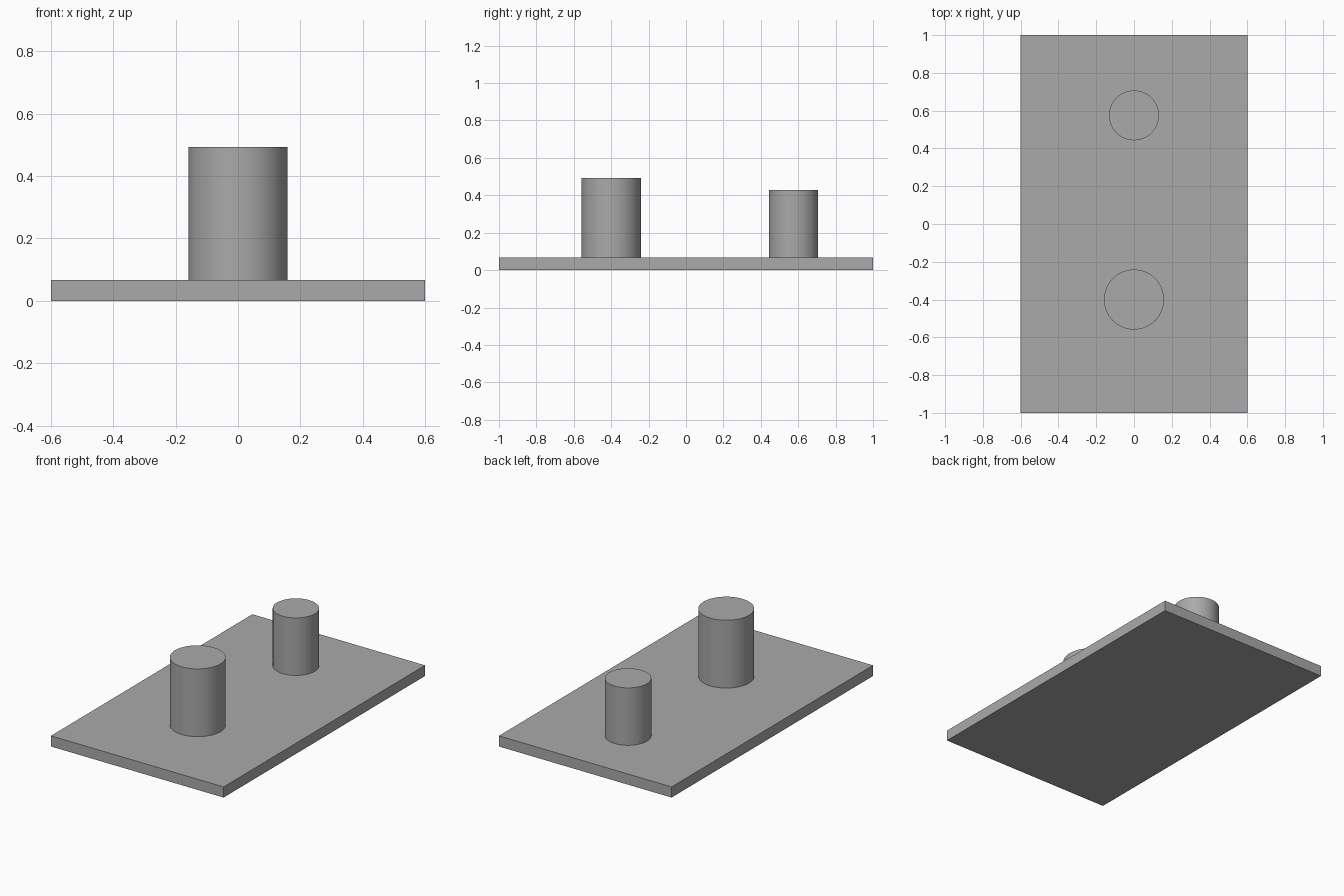
import bpy, math

if "Cube" in bpy.data.objects:
    bpy.data.objects.remove(bpy.data.objects["Cube"])

grey = bpy.data.materials.new("plain_grey")
grey.diffuse_color = (0.4, 0.4, 0.4, 1)
grey.use_nodes = True
grey.node_tree.nodes["Principled BSDF"].inputs["Base Color"].default_value = grey.diffuse_color

PLATE_TOP = 0.067


def finish(name):
    ob = bpy.context.object
    ob.name = name
    ob.data.materials.append(grey)
    return ob


def peg(name, y, radius, top):
    # upright round peg standing on the plate
    bpy.ops.mesh.primitive_cylinder_add(
        vertices=64, radius=radius, depth=top - PLATE_TOP,
        location=(0, y, (top + PLATE_TOP) / 2))
    finish(name)
    bpy.ops.object.shade_smooth_by_angle(angle=math.radians(30))


# flat base plate
bpy.ops.mesh.primitive_cube_add(size=1, location=(0, 0, PLATE_TOP / 2))
plate = finish("base_plate")
plate.scale = (1.2, 2.0, PLATE_TOP)
bpy.ops.object.transform_apply(location=False, rotation=False, scale=True)

# two pegs, the front one larger
peg("front_peg", -0.4, 0.159, 0.493)
peg("back_peg", 0.575, 0.132, 0.428)
